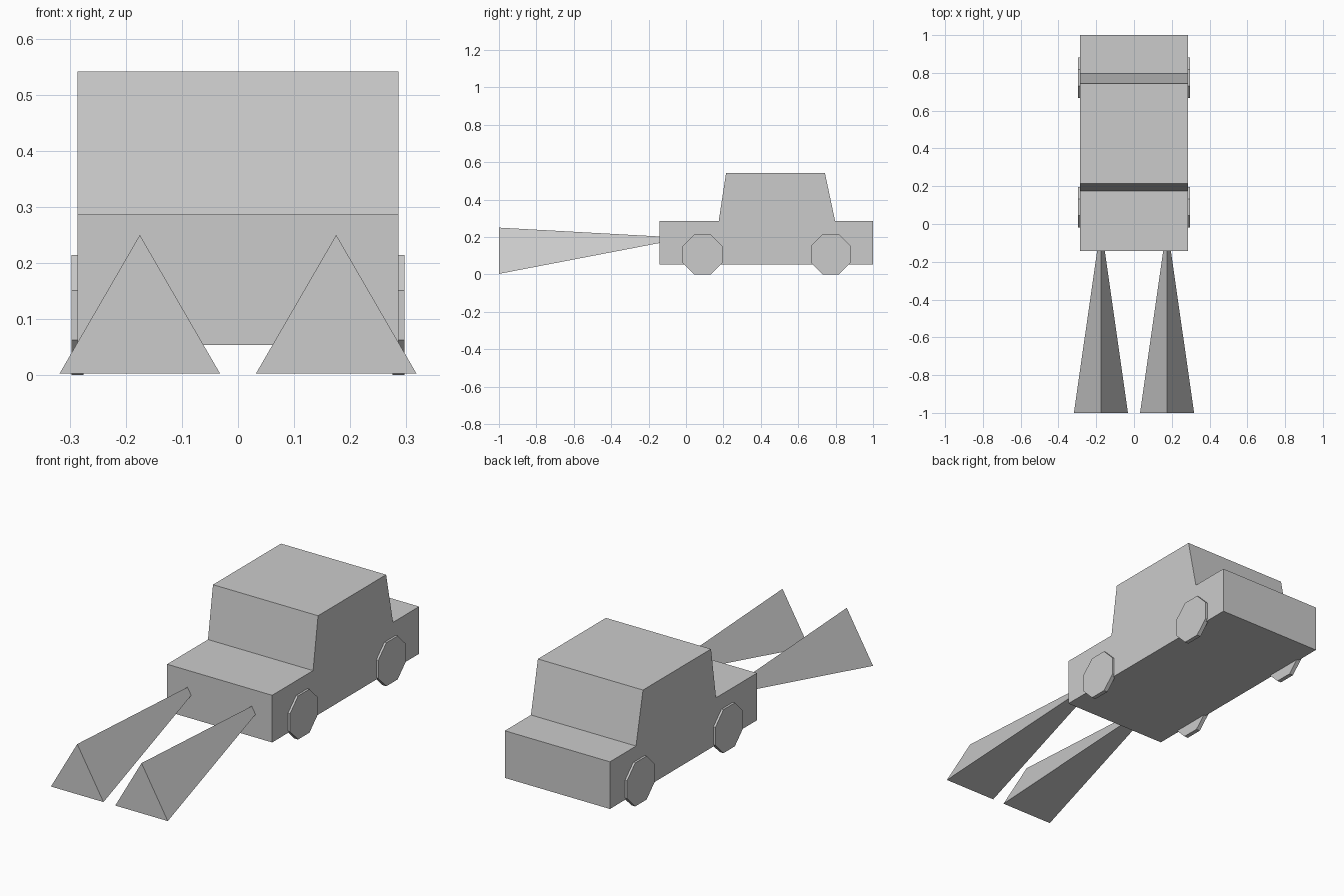
import bpy, bmesh
from math import pi, cos
from mathutils import Matrix

if "Cube" in bpy.data.objects:
    bpy.data.objects.remove(bpy.data.objects["Cube"])


def finish(name, bm):
    bmesh.ops.recalc_face_normals(bm, faces=bm.faces[:])
    mesh = bpy.data.meshes.new(name)
    bm.to_mesh(mesh)
    bm.free()
    obj = bpy.data.objects.new(name, mesh)
    bpy.context.collection.objects.link(obj)
    return obj


# Car body: side profile (y, z) extruded across the width
HALF_WIDTH = 0.286
profile = [(-0.143, 0.054), (-0.143, 0.286), (0.175, 0.286), (0.214, 0.541),
           (0.743, 0.541), (0.797, 0.286), (1.0, 0.286), (1.0, 0.054)]
bm = bmesh.new()
side = bm.faces.new([bm.verts.new((-HALF_WIDTH, y, z)) for y, z in profile])
ext = bmesh.ops.extrude_face_region(bm, geom=[side], use_keep_orig=True)
bmesh.ops.translate(bm, vec=(2 * HALF_WIDTH, 0, 0),
                    verts=[v for v in ext["geom"] if isinstance(v, bmesh.types.BMVert)])
finish("car_body", bm)


# Wheels: thin octagons with a flat side on the ground
def wheel(name, x, y, apothem=0.107, thickness=0.021):
    bm = bmesh.new()
    r = apothem / cos(pi / 8)
    bmesh.ops.create_cone(bm, cap_ends=True, segments=8, radius1=r, radius2=r, depth=thickness,
                          matrix=Matrix.Rotation(pi / 2, 4, 'Y') @ Matrix.Rotation(pi / 8, 4, 'Z'))
    bmesh.ops.translate(bm, verts=bm.verts[:], vec=(x, y, apothem))
    finish(name, bm)


# Headlight beams: three-sided cones spreading forward from inside the nose
def beam(name, x):
    bm = bmesh.new()
    base = [bm.verts.new((x + dx, -1.0, z))
            for dx, z in [(-0.143, 0.003), (0.143, 0.003), (0, 0.25)]]
    tip = bm.verts.new((x, 0.0, 0.195))
    bm.faces.new(base)
    for i in range(3):
        bm.faces.new((base[i], base[(i + 1) % 3], tip))
    finish(name, bm)


for label, s in (("left", -1), ("right", 1)):
    wheel(f"front_wheel_{label}", s * HALF_WIDTH, 0.088)
    wheel(f"rear_wheel_{label}", s * HALF_WIDTH, 0.774)
    beam(f"headlight_beam_{label}", s * 0.175)
